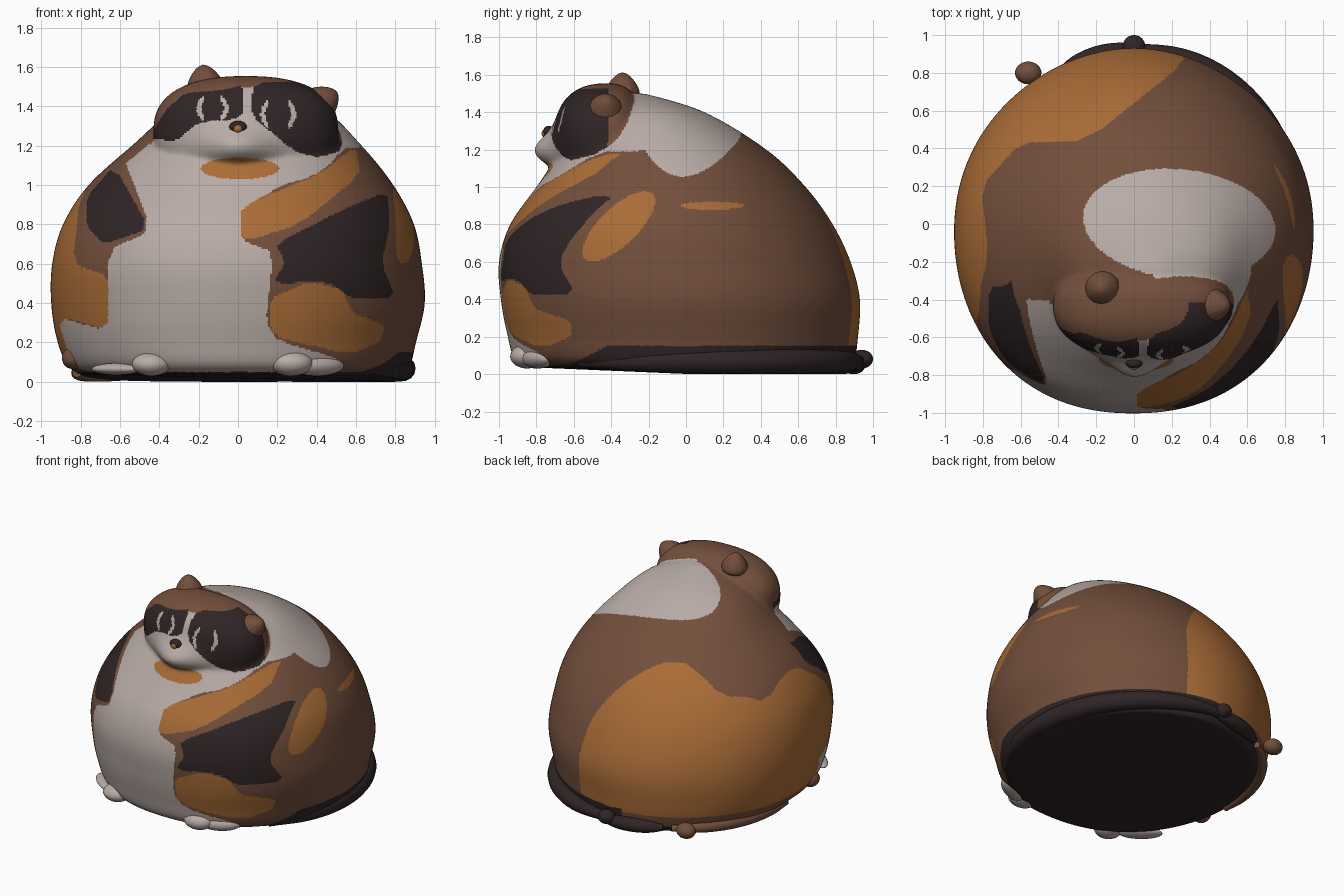
import bpy, bmesh, math
from mathutils import Vector

if "Cube" in bpy.data.objects:
    bpy.data.objects.remove(bpy.data.objects["Cube"])


def material(name, rgb):
    m = bpy.data.materials.new(name)
    m.diffuse_color = (*rgb, 1)
    m.use_nodes = True
    m.node_tree.nodes["Principled BSDF"].inputs["Base Color"].default_value = m.diffuse_color
    return m


BROWN, ORANGE, WHITE, DARK = range(4)
MATS = [material("brown fur", (0.170, 0.078, 0.045)), material("orange fur", (0.40, 0.150, 0.038)),
        material("white fur", (0.48, 0.41, 0.38)), material("dark fur", (0.029, 0.018, 0.019))]


def inside(poly, x, y):
    hit = False
    x0, y0 = poly[-1]
    for x1, y1 in poly:
        if (y1 > y) != (y0 > y) and x < (x0 - x1) * (y - y1) / (y0 - y1) + x1:
            hit = not hit
        x0, y0 = x1, y1
    return hit


def soft(*pts):
    """Patch outline with its corners cut."""
    out = []
    for (ax, ay), (bx, by) in zip(pts, pts[1:] + pts[:1]):
        out += [(ax + (bx - ax) * t, ay + (by - ay) * t) for t in (.15, .85)]
    return out


def oval(x, y, rx, ry, c=1, s=0):
    return ((x * c + y * s) / rx) ** 2 + ((y * c - x * s) / ry) ** 2 < 1


def clamp(v):
    return max(0, min(1, v))


def squircle(a, p):
    """Point of a unit superellipse at angle a."""
    ca, sa = math.cos(a), math.sin(a)
    s = (abs(ca) ** p + abs(sa) ** p) ** (-1 / p)
    return ca * s, sa * s


def finish(name, bm, rule):
    """Turn a bmesh into a smooth object; rule is a colour or a function of face centre."""
    for f in bm.faces:
        f.smooth = True
        f.material_index = rule(f.calc_center_median()) if callable(rule) else rule
    me = bpy.data.meshes.new(name)
    bm.to_mesh(me)
    bm.free()
    for m in MATS:
        me.materials.append(m)
    ob = bpy.data.objects.new(name, me)
    bpy.context.collection.objects.link(ob)
    return ob


def ball(name, loc, size, colour, turn=0):
    bm = bmesh.new()
    bmesh.ops.create_uvsphere(bm, u_segments=32, v_segments=18, radius=1)
    bmesh.ops.scale(bm, vec=size, verts=bm.verts)
    ob = finish(name, bm, colour)
    ob.location = loc
    ob.rotation_euler.z = math.radians(turn)


def tail(name, start, end, radius, colour):
    """Tube hugging the base of the body between two angles, with thinner ends."""
    cu = bpy.data.curves.new(name, 'CURVE')
    cu.dimensions = '3D'
    cu.bevel_depth = radius
    cu.bevel_resolution = 5
    cu.use_fill_caps = True
    sp = cu.splines.new('POLY')
    n = 30
    sp.points.add(n)
    for i, p in enumerate(sp.points):
        x, y = squircle(math.radians(start + (end - start) * i / n), 2)
        p.co = (.01 + .83 * x, .02 + .9 * y, radius, 1)
        p.radius = max(.15, math.sin(math.pi * i / n)) ** .35
    sp.use_smooth = True
    cu.materials.append(MATS[colour])
    bpy.context.collection.objects.link(bpy.data.objects.new(name, cu))


# coat patches seen from the front, as (x, z)
left_spot = soft((-.63, 1.1), (-.77, .94), (-.77, .79), (-.68, .7), (-.45, .78))
left_flank = soft((-.8, .98), (-.84, .6), (-.66, .54), (-.66, .26), (-.92, .34), (-1.2, .34), (-1.2, .98))
upper_stripe = soft((.01, .89), (.42, 1.06), (.6, 1.2), (.62, 1.05), (.31, .8), (.02, .71))
middle_stripe = soft((.76, .97), (.52, .87), (.19, .7), (.24, .61), (.18, .5), (.46, .51), (.58, .42), (.8, .43),
                     (.73, .6), (.77, .78))
lower_stripe = soft((.16, .42), (.36, .51), (.53, .47), (.58, .35), (.75, .29), (.72, .2), (.57, .14), (.17, .23))
belly = soft((-.6, 1.19), (-.35, 1.32), (.5, 1.32), (.56, 1.17), (.02, .89), (.02, .72), (.18, .66), (.14, .3),
             (.2, .21), (.54, .11), (.46, .03), (-.83, .03), (-.92, .33), (-.67, .26), (-.66, .67), (-.44, .77))
# back patch from above, as (x, y)
saddle = soft((-.85, -.47), (-.77, -.17), (-.81, .2), (-.6, .43), (-.25, .44), (.3, .88), (.3, 1.2), (-1.2, 1.2),
              (-1.2, -.47))
# face markings from the front, as (x, z)
left_mask = soft((-.37, 1.38), (-.45, 1.24), (-.32, 1.22), (-.2, 1.32), (.02, 1.34), (.03, 1.51), (-.1, 1.48),
                 (-.27, 1.47))
right_mask = soft((.08, 1.52), (.37, 1.53), (.5, 1.38), (.54, 1.18), (.41, 1.14), (.29, 1.17), (.06, 1.36))
muzzle = [(.02, 1.5), (.09, 1.5), (.2, 1.3), (.6, 1.2), (.6, .9), (-.4, .9), (-.45, 1.22), (-.1, 1.38)]
EYES = [(-.13, 1.39, .08), (.205, 1.36, .09)]


def head_colour(x, y, z):
    if y > -.42:
        return WHITE if z < 1.2 else BROWN
    for ex, ez, r in EYES:
        if r - .022 < math.hypot(x - ex, z - ez) < r and abs(x - ex) > .55 * r:
            return WHITE
    if inside(left_mask, x, z) or inside(right_mask, x, z):
        return DARK
    return WHITE if inside(muzzle, x, z) else BROWN


def coat(c):
    x, y, z = c
    if z < .05 or (x > -.1 and z < min(.15, .05 + (y + .62) * .5)):
        return DARK
    if y < -.5 and oval(x - .01, z - 1.085, .2, .055):
        return ORANGE
    # head region
    flat = (abs(x - .04) / .495) ** 2.4 + (abs(z - 1.28) / .285) ** 2.4
    if flat + (0 if y < -.42 else ((y + .42) / .21) ** 2) < 1:
        return head_colour(x, y, z)
    if y < -.2:
        if inside(left_spot, x, z) or inside(middle_stripe, x, z):
            return DARK
        if inside(upper_stripe, x, z) or inside(lower_stripe, x, z) or inside(left_flank, x, z):
            return ORANGE
        if inside(belly, x, z) and (z < .9 or y < -.4):
            return WHITE
    if x > .3 and (oval(y + .36, z - .79, .25, .10, .72, .69) or oval(y - .14, z - .9, .17, .022)):
        return ORANGE
    # pale patch on the upper back, joining the collar
    if z > 1.0 and (oval(x - .24, y, .51, .29, .995, -.1) or (.1 < x < .62 and -.5 < y < -.1 and z > 1.19)):
        return WHITE
    if z > .13 and inside(saddle, x, y):
        return ORANGE
    return BROWN


# body: stacked rounded sections (z, left, right, front, back)
ROWS = [(0, -.80, .82, -.84, .87), (.06, -.87, .87, -.92, .90), (.2, -.92, .905, -.955, .92),
        (.4, -.95, .95, -.99, .93), (.6, -.945, .935, -1.0, .88), (.8, -.89, .895, -.94, .785),
        (1.0, -.76, .79, -.80, .64), (1.2, -.54, .63, -.66, .43), (1.4, -.3, .42, -.5, .10),
        (1.5, .0, .15, -.33, -.22)]


def section(t):
    """Smooth (Catmull-Rom) blend between the rows."""
    i = min(int(t), len(ROWS) - 2)
    u = t - i
    a, b, c, d = (ROWS[max(0, min(len(ROWS) - 1, i + k))] for k in (-1, 0, 1, 2))
    return [q + .5 * u * (r - p + u * (2 * p - 5 * q + 4 * r - s + u * (3 * (q - r) + s - p)))
            for p, q, r, s in zip(a, b, c, d)]


SEG, STEPS = 160, 9
bm = bmesh.new()
rings = []
for k in range((len(ROWS) - 1) * STEPS + 1):
    z, xl, xr, yf, yb = section(k / STEPS)
    ring = []
    for j in range(SEG):
        a = math.tau * j / SEG
        x, y = squircle(a, 2.06 - .125 * math.sin(a))
        lift = .035 * clamp(1 - z / .3) * clamp(.5 - 1.2 * y - .5 * x)
        ring.append(bm.verts.new(((xl + xr + (xr - xl) * x) / 2, (yf + yb + (yb - yf) * y) / 2, z + lift)))
    rings.append(ring)
for lo, hi in zip(rings, rings[1:]):
    for j in range(SEG):
        n = (j + 1) % SEG
        bm.faces.new((lo[j], lo[n], hi[n], hi[j]))
bm.faces.new(rings[0][::-1])
bm.faces.new(rings[-1])

# head: boxy ellipsoid with a muzzle bulge
for v in bmesh.ops.create_uvsphere(bm, u_segments=96, v_segments=48, radius=1)["verts"]:
    d = v.co.normalized()
    d /= sum(abs(q) ** 2.4 for q in d) ** (1 / 2.4)
    x, z = .04 + .47 * d.x, 1.28 + d.z * (.275 if d.z > 0 else .3)
    y = -.42 + d.y * (.28 if d.y < 0 else .2)
    if d.y < 0:
        y -= .12 * math.exp(-((x / .17) ** 2 + ((z - 1.19) / .1) ** 2))
    v.co = (x, y, z)

# melt head and body into one skin, then colour it
bmesh.ops.recalc_face_normals(bm, faces=bm.faces)
rough = finish("rough_shape", bm, BROWN)
remesh = rough.modifiers.new("skin", 'REMESH')
remesh.mode = 'VOXEL'
remesh.voxel_size = .0105
melt = rough.modifiers.new("melt", 'SMOOTH')
melt.iterations = 25
skin = rough.evaluated_get(bpy.context.evaluated_depsgraph_get()).to_mesh()
bm = bmesh.new()
bm.from_mesh(skin)
bpy.data.objects.remove(rough)
finish("body_and_head", bm, coat)

# ears
for side, base, tip in (("left", (-.16, -.34, 1.45), (-.18, -.34, 1.62)),
                        ("right", (.37, -.43, 1.38), (.51, -.43, 1.48))):
    base, tip = Vector(base), Vector(tip)
    axis = tip - base
    bm = bmesh.new()
    bmesh.ops.create_cone(bm, cap_ends=True, segments=12, radius1=.15, radius2=.035, depth=axis.length)
    ear = finish(side + "_ear", bm, BROWN)
    ear.location = (base + tip) / 2
    ear.rotation_euler.y = math.atan2(axis.x, axis.z)
    ear.modifiers.new("round", 'SUBSURF').levels = 3

# nose
ball("nose", (0, -.735, 1.295), (.045, .03, .032), DARK)
ball("nose_tip", (0, -.757, 1.287), (.022, .015, .02), ORANGE)

# paws
ball("left_front_paw", (-.44, -.80, .09), (.10, .09, .06), WHITE)
ball("right_front_paw", (.27, -.85, .095), (.11, .09, .065), WHITE)
ball("right_paw_side", (.40, -.79, .085), (.15, .07, .055), WHITE, 25)
ball("left_paw_side", (-.62, -.67, .065), (.15, .06, .03), WHITE, -38)
ball("left_hind_toe", (-.84, -.28, .12), (.055, .07, .055), BROWN)

# tail wrapped round the base, dark on the right and brown on the left
tail("dark_tail", -40, 90, .068, DARK)
tail("dark_tail_end", 88, 118, .05, DARK)
tail("brown_tail", 122, 182, .045, BROWN)
ball("dark_tail_knob", (0, .94, .08), (.06, .06, .05), DARK)
ball("brown_tail_knob", (-.56, .80, .07), (.07, .06, .055), BROWN)
